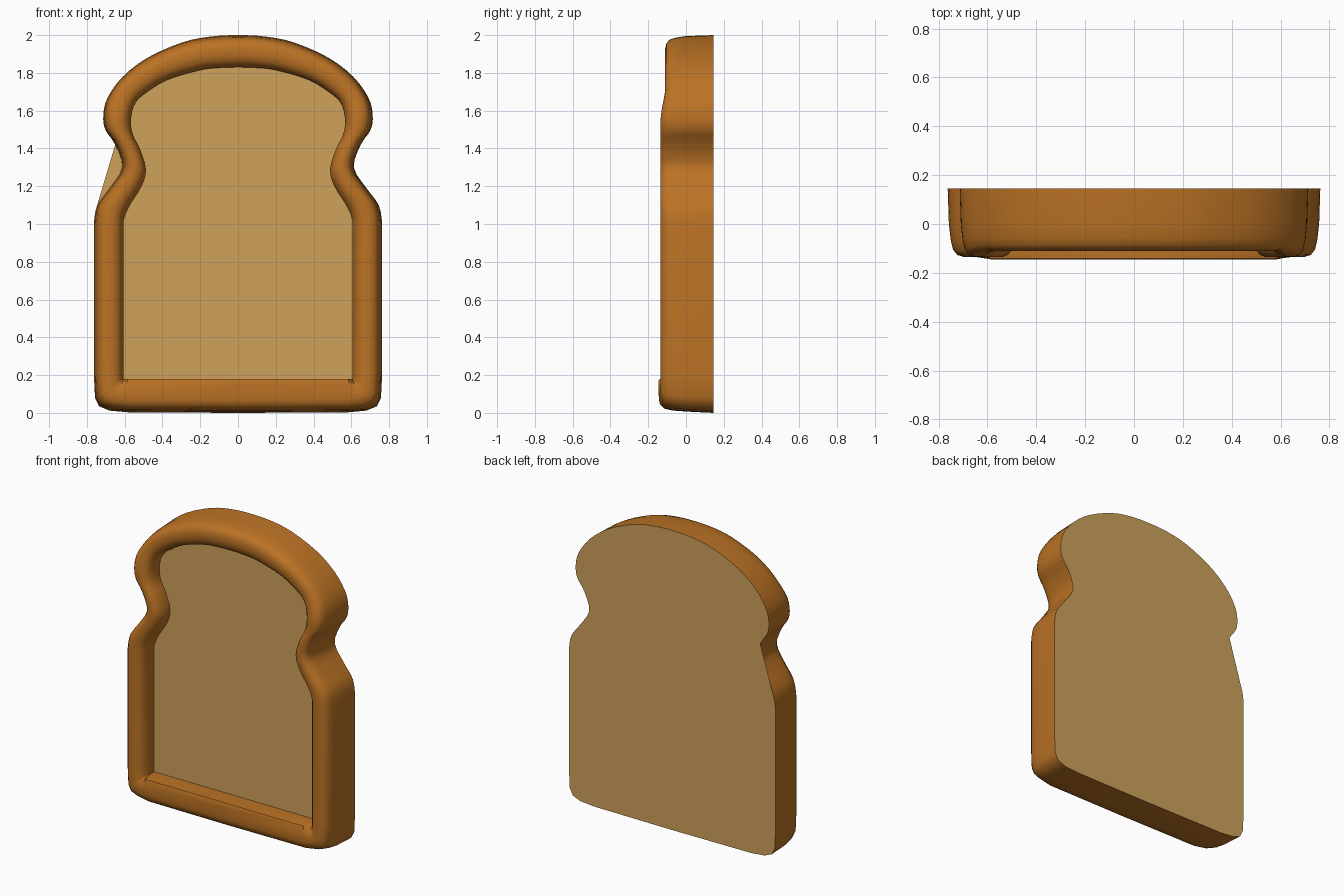
import bpy, bmesh, math
from mathutils import Vector

if "Cube" in bpy.data.objects:
    bpy.data.objects.remove(bpy.data.objects["Cube"])


def material(name, colour):
    m = bpy.data.materials.new(name)
    m.use_nodes = True
    m.diffuse_color = (*colour, 1)
    m.node_tree.nodes["Principled BSDF"].inputs["Base Color"].default_value = (*colour, 1)
    return m


crust_mat = material("crust brown", (0.50, 0.17, 0.018))
crumb_mat = material("crumb tan", (0.62, 0.365, 0.108))

BACK, PANEL = 0.145, -0.02

# Right half outline, from bottom to crown: outer x, z and inner x, z
base = [(0, 0, 0, .18), (.58, .003, .585, .18), (.68, .012, .605, .18),
        (.735, .035, .605, .18), (.757, .08, .605, .19), (.763, .2, .605, .22)]
upper = [(.763, 1.0, .605, 1.02), (.745, 1.1, .572, 1.1), (.68, 1.19, .51, 1.2),
         (.613, 1.3, .487, 1.29), (.65, 1.42, .52, 1.4), (.703, 1.5, .555, 1.47),
         (.713, 1.58, .567, 1.55), (.69, 1.67, .545, 1.64), (.61, 1.78, .48, 1.7),
         (.48, 1.88, .37, 1.765), (.3, 1.96, .2, 1.815), (.15, 1.992, .1, 1.827),
         (0, 2, 0, 1.83)]


def smooth_path(points, steps=3):
    """Catmull-Rom curve through the points, mirrored at the crown."""
    p = [Vector(q) for q in points]
    last = p[-2].copy()
    last.x, last.z = -last.x, -last.z
    p = [p[0] - Vector((0, .1, 0, .1))] + p + [last]
    out = []
    for a, b, c, d in zip(p, p[1:], p[2:], p[3:]):
        for i in range(steps):
            t = i / steps
            out.append(.5 * (2*b + (c-a)*t + (2*a-5*b+4*c-d)*t*t + (3*b-a-3*c+d)*t**3))
    return out + [p[-2]]


# Vector components: x, y = outer x, z; z, w = inner x, z
half = [Vector(q) for q in base] + smooth_path(upper)
mirror = [Vector((-q.x, q.y, -q.z, q.w)) for q in reversed(half[1:-1])]
loop = half + mirror

# Rim cross-sections: fraction across the rim, share of the front depth
rounded = [(0, None), (.03, 0), (.08, .5), (.14, .78), (.25, .94), (.42, 1),
           (.6, 1), (.78, .93), (.92, .75), (1, .4), (1, None)]
ledge = [(0, None), (.04, 0), (.07, .5), (.13, .8), (.25, .95), (.4, .99),
         (.6, 1), (.8, 1), (.95, 1), (1, .97), (1, None)]


def front_depth(z):
    if z < .01:
        return .145
    f = min(max((z - 1.55) / .2, 0), 1)
    return .135 - .025 * f * f * (3 - 2 * f)


def new_object(name, bm, mat, smooth=False):
    mesh = bpy.data.meshes.new(name)
    bm.to_mesh(mesh)
    bm.free()
    ob = bpy.data.objects.new(name, mesh)
    bpy.context.collection.objects.link(ob)
    mesh.materials.append(mat)
    if smooth:
        bpy.ops.object.select_all(action='DESELECT')
        ob.select_set(True)
        bpy.context.view_layer.objects.active = ob
        bpy.ops.object.shade_smooth_by_angle(angle=math.radians(50))
    return ob


# Crust rim lofted around the slice
bm = bmesh.new()
rings = []
for q in loop:
    outer, inner = Vector((q.x, q.y)), Vector((q.z, q.w))
    section = ledge if q.y < .01 else rounded
    ring = []
    for i, (t, depth) in enumerate(section):
        p = outer.lerp(inner, t)
        if depth is None:
            y = BACK if i == 0 else PANEL
        else:
            y = -front_depth(q.y) * depth
        ring.append(bm.verts.new((p.x, y, p.y)))
    rings.append(ring)
for a, b in zip(rings, rings[1:] + rings[:1]):
    for i in range(len(a) - 1):
        bm.faces.new((a[i], b[i], b[i+1], a[i+1]))
bmesh.ops.remove_doubles(bm, verts=bm.verts, dist=1e-4)
bmesh.ops.recalc_face_normals(bm, faces=bm.faces)
new_object("crust_rim", bm, crust_mat, True)


def flat_panel(name, points, y, facing):
    bm = bmesh.new()
    face = bm.faces.new([bm.verts.new((x, y, z)) for x, z in points])
    bmesh.ops.remove_doubles(bm, verts=bm.verts, dist=1e-4)
    bm.normal_update()
    for f in bm.faces:
        if f.normal.y * facing < 0:
            f.normal_flip()
    bmesh.ops.triangulate(bm, faces=bm.faces)
    new_object(name, bm, crumb_mat)


# Recessed front crumb
flat_panel("front_crumb", [(q.z, q.w) for q in loop], PANEL, -1)
# Back crumb, cut straight across one side of the neck
flat_panel("back_crumb", [(q.x, q.y) for q in loop
                          if not (q.x < -.5 and 1.09 < q.y < 1.39)], BACK, 1)
